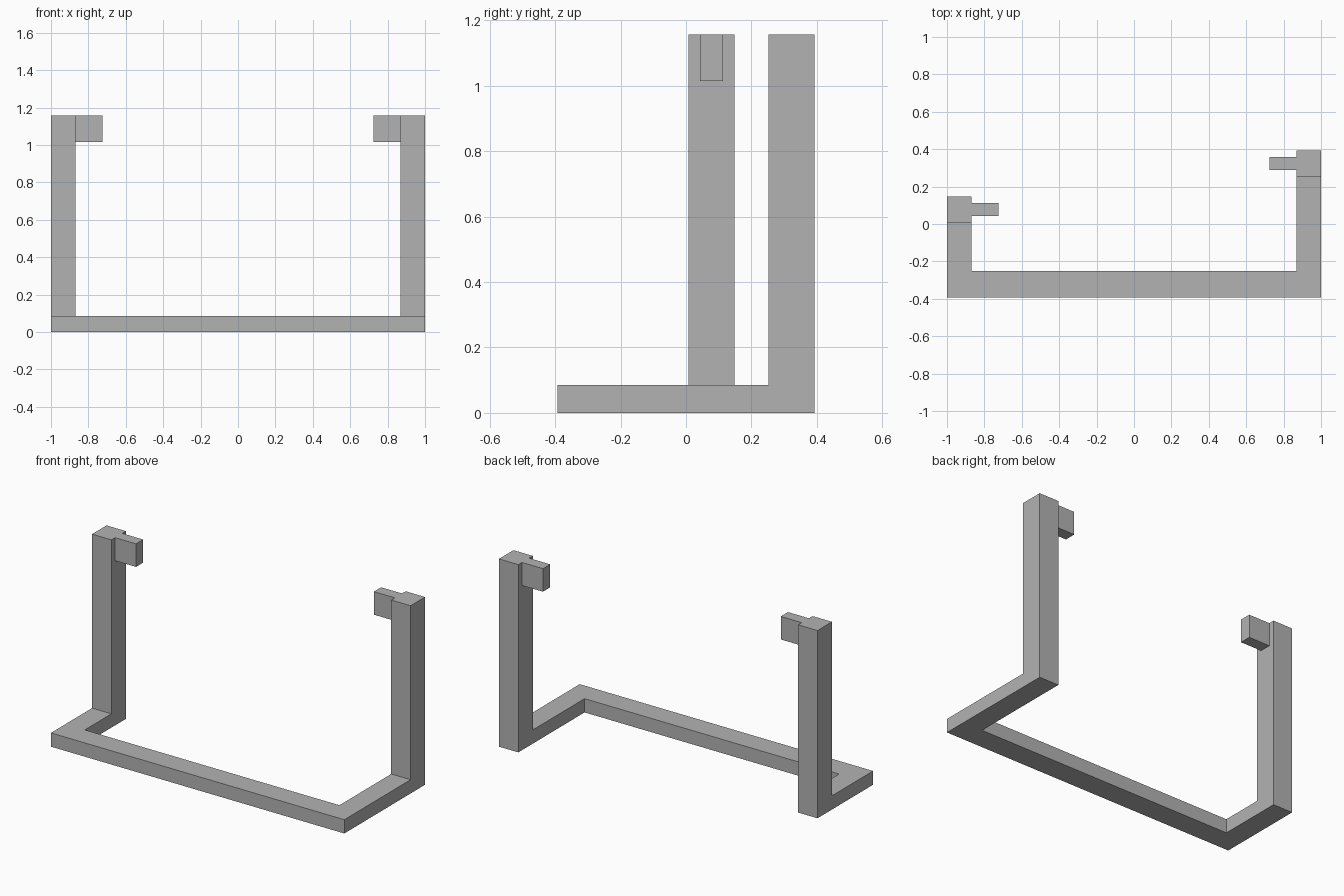
import bpy
import bmesh

cube = bpy.data.objects.get("Cube")
if cube:
    bpy.data.objects.remove(cube, do_unlink=True)

# Single plain grey
grey = bpy.data.materials.new("plain grey")
grey.use_nodes = True
colour = (0.45, 0.45, 0.45, 1)
grey.diffuse_color = colour
grey.node_tree.nodes["Principled BSDF"].inputs["Base Color"].default_value = colour

BASE_H, TOP = 0.085, 1.157
FRONT, DEPTH = -0.393, 0.141
INNER = 0.868


def prism(name, outline, z0, z1):
    """Extrude a flat outline from z0 up to z1."""
    bm = bmesh.new()
    face = bm.faces.new([bm.verts.new((x, y, z0)) for x, y in outline])
    top = bmesh.ops.extrude_face_region(bm, geom=[face])["geom"]
    verts = [v for v in top if isinstance(v, bmesh.types.BMVert)]
    bmesh.ops.translate(bm, verts=verts, vec=(0, 0, z1 - z0))
    bmesh.ops.recalc_face_normals(bm, faces=bm.faces)
    mesh = bpy.data.meshes.new(name)
    bm.to_mesh(mesh)
    bm.free()
    mesh.materials.append(grey)
    obj = bpy.data.objects.new(name, mesh)
    bpy.context.collection.objects.link(obj)


def box(name, x0, x1, y0, y1, z0, z1):
    prism(name, [(x0, y0), (x1, y0), (x1, y1), (x0, y1)], z0, z1)


# U-shaped floor frame with a short right arm and a long left arm
RIGHT_BACK, LEFT_BACK = 0.148, 0.393
inside = FRONT + DEPTH
prism("base_frame", [(-1, FRONT), (1, FRONT), (1, LEFT_BACK), (INNER, LEFT_BACK),
                     (INNER, inside), (-INNER, inside), (-INNER, RIGHT_BACK),
                     (-1, RIGHT_BACK)], 0, BASE_H)

# Upright post and inward peg at the end of each arm
for side, s, back in (("right", -1, RIGHT_BACK), ("left", 1, LEFT_BACK)):
    box(side + "_post", *sorted((s, s * INNER)), back - DEPTH, back, BASE_H, TOP)
    mid = back - DEPTH / 2
    box(side + "_peg", *sorted((s * INNER, s * 0.725)),
        mid - 0.035, mid + 0.035, 1.015, TOP)
